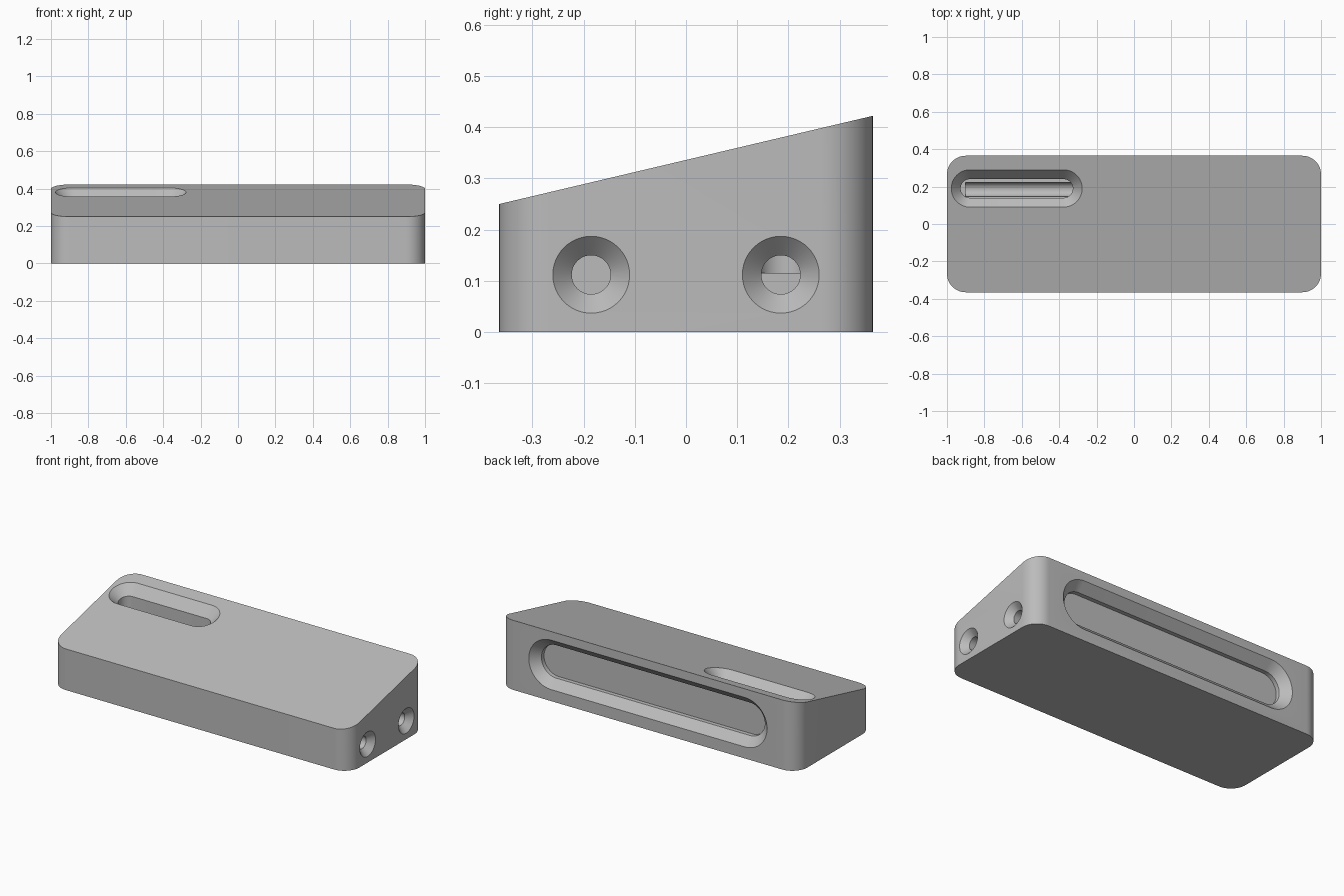
import bpy, bmesh, math

if "Cube" in bpy.data.objects:
    bpy.data.objects.remove(bpy.data.objects["Cube"], do_unlink=True)

mat = bpy.data.materials.new("grey")
mat.use_nodes = True
GREY = (0.5, 0.5, 0.5, 1)
mat.diffuse_color = GREY
mat.node_tree.nodes["Principled BSDF"].inputs["Base Color"].default_value = GREY


def loft(name, rings):
    """Closed solid through a list of matching point rings."""
    bm = bmesh.new()
    loops = [[bm.verts.new(p) for p in ring] for ring in rings]
    for a, b in zip(loops, loops[1:]):
        for i in range(len(a)):
            j = (i + 1) % len(a)
            bm.faces.new((a[i], a[j], b[j], b[i]))
    bm.faces.new(loops[0])
    bm.faces.new(loops[-1])
    bmesh.ops.recalc_face_normals(bm, faces=bm.faces)
    mesh = bpy.data.meshes.new(name)
    bm.to_mesh(mesh)
    bm.free()
    mesh.materials.append(mat)
    obj = bpy.data.objects.new(name, mesh)
    bpy.context.collection.objects.link(obj)
    return obj


def rounded(w, h, r, n=12):
    """Rounded rectangle outline with half sizes w, h and corner radius r."""
    pts = []
    for k, (sx, sy) in enumerate([(1, 1), (-1, 1), (-1, -1), (1, -1)]):
        for i in range(n + 1):
            a = math.pi / 2 * (k + i / n)
            p = (sx * (w - r) + r * math.cos(a), sy * (h - r) + r * math.sin(a))
            if not pts or math.dist(p, pts[-1]) > 1e-5:
                pts.append(p)
    if math.dist(pts[0], pts[-1]) < 1e-5:
        pts.pop()
    return pts


def top_z(y):
    return 0.336 + 0.236 * y


def cutter(name, half_w, r, steps, place):
    """Stepped slot or hole; steps are (inset, depth), place maps (u, v, depth) to 3D."""
    obj = loft(name, [[place(u, v, d) for u, v in rounded(half_w - s, r - s, r - s)]
                      for s, d in steps])
    obj.hide_render = True
    return obj


# Wedge body with rounded upright corners
outline = rounded(1, 0.365, 0.1)
body = loft("wedge_body", [[(x, y, 0) for x, y in outline],
                           [(x, y, top_z(y)) for x, y in outline]])

# Chamfered slot in the sloping top, reaching down to the rear bore
SLOT_Y, FLOOR = 0.19, 0.115


def on_top(u, v, d):
    y = SLOT_Y + v
    return (-0.627 + u, y, FLOOR if d is None else top_z(y) - d)


cutters = [cutter("top_slot_cutter", 0.35, 0.1,
                  [(-0.02, -0.02), (0.05, 0.05), (0.05, None)], on_top)]

# Wide chamfered recess in the back
cutters.append(cutter("back_recess_cutter", 0.8, 0.15,
                      [(-0.02, -0.02), (0.05, 0.05), (0.05, 0.075)],
                      lambda u, v, d: (u, 0.365 - d, 0.22 + v)))

# Two countersunk bores running in from the end
for side, y in (("front", -0.185), ("rear", 0.185)):
    cutters.append(cutter(side + "_bore_cutter", 0.075, 0.075,
                          [(-0.01, -0.01), (0.037, 0.037), (0.037, 1.9)],
                          lambda u, v, d, y=y: (1 - d, y + u, 0.112 + v)))

bpy.context.view_layer.objects.active = body
body.select_set(True)
for c in cutters:
    m = body.modifiers.new(c.name, 'BOOLEAN')
    m.operation, m.solver, m.object = 'DIFFERENCE', 'EXACT', c
    bpy.ops.object.modifier_apply(modifier=m.name)
for c in cutters:
    bpy.data.objects.remove(c, do_unlink=True)
bpy.ops.object.shade_smooth_by_angle(angle=math.radians(30))
